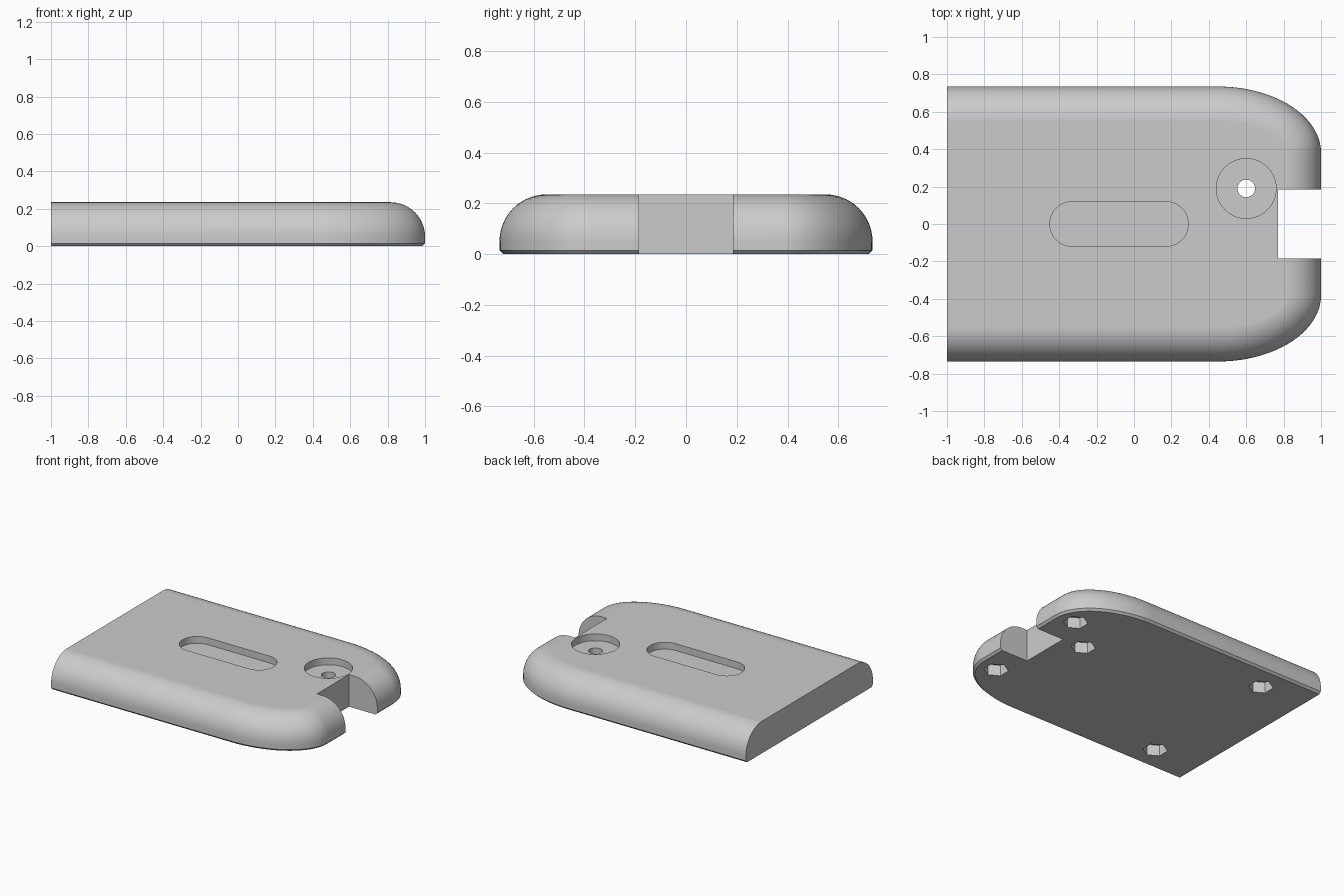
import bpy, bmesh
from math import sin, cos, pi, radians, hypot

if "Cube" in bpy.data.objects:
    bpy.data.objects.remove(bpy.data.objects["Cube"], do_unlink=True)

HALF_W, TOP, FILLET, CHAMFER = 0.735, 0.235, 0.185, 0.015
CORNER_X, CORNER_Y = 0.55, 0.355      # radii of the elliptical corners
EPS = 0.02

grey = bpy.data.materials.new("plain grey")
grey.use_nodes = True
grey.diffuse_color = (0.6, 0.6, 0.6, 1)
grey.node_tree.nodes["Principled BSDF"].inputs["Base Color"].default_value = (0.6, 0.6, 0.6, 1)


def make_object(name, bm):
    bmesh.ops.recalc_face_normals(bm, faces=bm.faces[:])
    mesh = bpy.data.meshes.new(name)
    bm.to_mesh(mesh)
    bm.free()
    mesh.materials.append(grey)
    obj = bpy.data.objects.new(name, mesh)
    bpy.context.collection.objects.link(obj)
    return obj


def outline(inset, steps=28):
    """Open outline from the flat end round both elliptical corners and back."""
    half = []
    for i in range(steps + 1):
        a = pi / 2 * i / steps
        nx, ny = cos(a) / CORNER_X, sin(a) / CORNER_Y
        n = hypot(nx, ny)
        half.append((1 - CORNER_X + CORNER_X * cos(a) - inset * nx / n,
                     HALF_W - CORNER_Y + CORNER_Y * sin(a) - inset * ny / n))
    half.append((-1, HALF_W - inset))
    return [(x, -y) for x, y in reversed(half)] + half


def prism(name, points, z0, z1):
    bm = bmesh.new()
    low = [bm.verts.new((x, y, z0)) for x, y in points]
    high = [bm.verts.new((x, y, z1)) for x, y in points]
    bm.faces.new(low)
    bm.faces.new(high)
    for i in range(len(points)):
        j = (i + 1) % len(points)
        bm.faces.new((low[i], low[j], high[j], high[i]))
    return make_object(name, bm)


def circle(cx, cy, r, count, start=0.0):
    return [(cx + r * cos(start + 2 * pi * i / count),
             cy + r * sin(start + 2 * pi * i / count)) for i in range(count)]


# Body: outline lofted up a chamfer, a short wall and a quarter-round
layers = [(0, CHAMFER), (CHAMFER, 0)]
for i in range(15):
    a = pi / 2 * i / 14
    layers.append((TOP - FILLET + FILLET * sin(a), FILLET * (1 - cos(a))))

bm = bmesh.new()
rings = [[bm.verts.new((x, y, z)) for x, y in outline(inset)] for z, inset in layers]
for a, b in zip(rings, rings[1:]):
    for i in range(len(a) - 1):
        bm.faces.new((a[i], a[i + 1], b[i + 1], b[i]))
bm.faces.new(rings[0])
bm.faces.new(rings[-1])
bm.faces.new([r[0] for r in rings] + [r[-1] for r in reversed(rings)])
body = make_object("body", bm)

# Cutters: end notch, top slot, round recess with through hole, hex pockets
cutters = [prism("notch_cutter", [(0.77, -0.185), (1.1, -0.185), (1.1, 0.185), (0.77, 0.185)],
                 -EPS, TOP + EPS)]
slot = []
for cx, start in ((0.17, -pi / 2), (-0.33, pi / 2)):
    slot += [(cx + 0.12 * cos(start + pi * i / 20), 0.12 * sin(start + pi * i / 20))
             for i in range(21)]
cutters.append(prism("slot_cutter", slot, TOP - 0.05, TOP + EPS))
cutters.append(prism("recess_cutter", circle(0.6, 0.19, 0.16, 48), TOP - 0.05, TOP + EPS))
cutters.append(prism("hole_cutter", circle(0.6, 0.19, 0.047, 32), -EPS, TOP + EPS))
pockets = [(0.6, 0.19)] + [(x, s * y) for x, y in ((0.85, 0.41), (-0.64, 0.545)) for s in (-1, 1)]
for x, y in pockets:
    cutters.append(prism("hex_pocket_cutter", circle(x, y, 0.083, 6, pi / 6), -EPS, 0.08))

bpy.ops.object.select_all(action='DESELECT')
body.select_set(True)
bpy.context.view_layer.objects.active = body
for cutter in cutters:
    cutter.hide_render = True
    mod = body.modifiers.new("cut", 'BOOLEAN')
    mod.operation, mod.solver, mod.object = 'DIFFERENCE', 'EXACT', cutter
    bpy.ops.object.modifier_apply(modifier=mod.name)
    bpy.data.objects.remove(cutter, do_unlink=True)

# Smooth rounds, crisp cut edges
bpy.ops.object.shade_smooth_by_angle(angle=radians(30))
weighted = body.modifiers.new("weighted_normals", 'WEIGHTED_NORMAL')
weighted.keep_sharp = True
